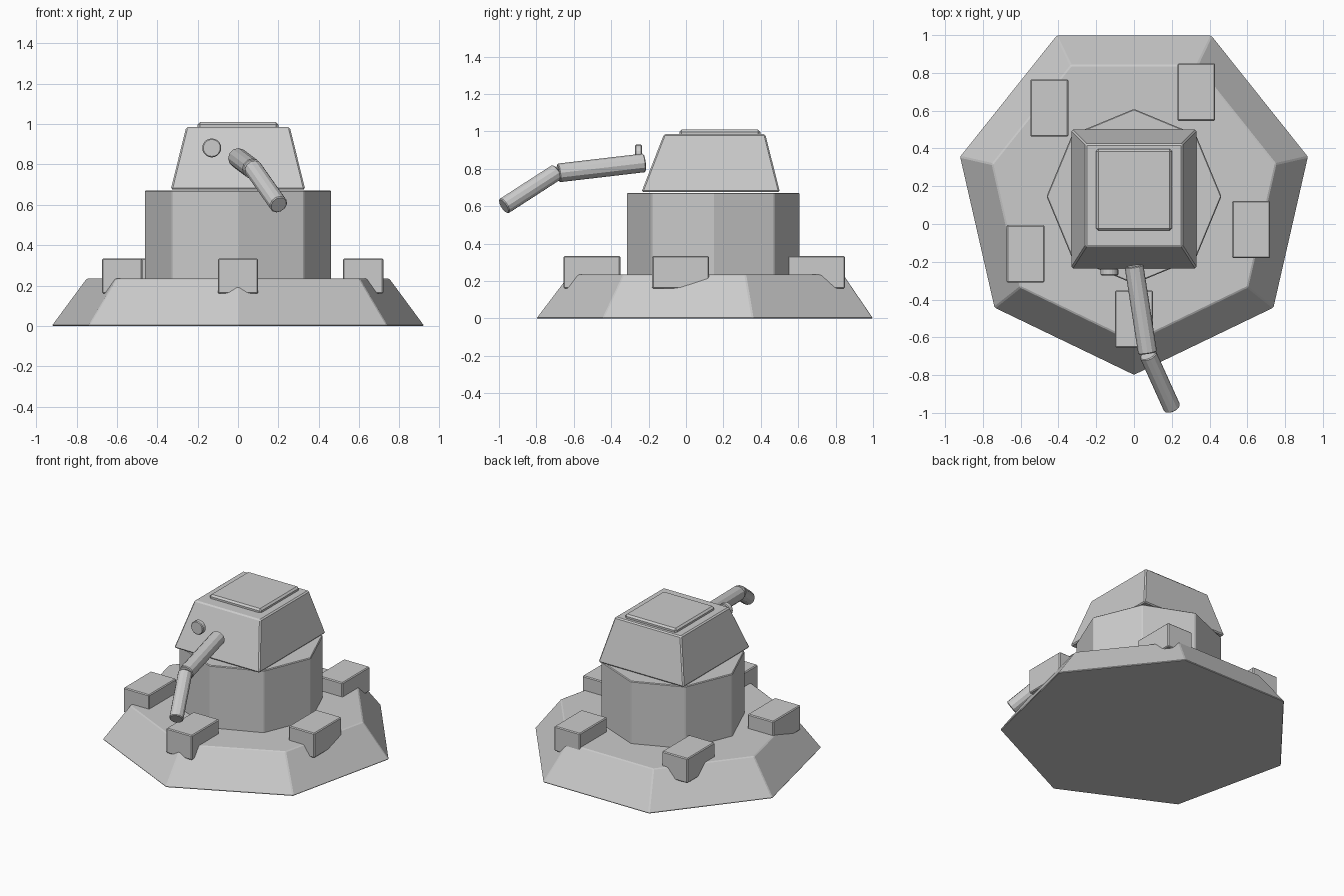
import bpy, bmesh, math
from mathutils import Vector

if "Cube" in bpy.data.objects:
    bpy.data.objects.remove(bpy.data.objects["Cube"])

CY = 0.146  # centre of the base and tower in y


def finish(name, bm, bevel=0.0):
    bmesh.ops.recalc_face_normals(bm, faces=bm.faces)
    me = bpy.data.meshes.new(name)
    bm.to_mesh(me)
    bm.free()
    ob = bpy.data.objects.new(name, me)
    bpy.context.collection.objects.link(ob)
    if bevel:
        m = ob.modifiers.new("bevel", 'BEVEL')
        m.width = bevel
        m.segments = 1
        m.limit_method = 'ANGLE'
        m.angle_limit = math.radians(20)
    return ob


def loft(name, low, high, z0, z1, bevel=0.0):
    """Solid between two matching outlines at two heights."""
    bm = bmesh.new()
    a = [bm.verts.new((x, y, z0)) for x, y in low]
    b = [bm.verts.new((x, y, z1)) for x, y in high]
    n = len(a)
    bm.faces.new(a[::-1])
    bm.faces.new(b)
    for i in range(n):
        j = (i + 1) % n
        bm.faces.new((a[i], a[j], b[j], b[i]))
    return finish(name, bm, bevel)


def ngon(n, r):
    # regular outline with one corner pointing to the front (-y)
    return [(r * math.sin(2 * math.pi * i / n), CY - r * math.cos(2 * math.pi * i / n))
            for i in range(n)]


def rect(x0, x1, y0, y1):
    return [(x0, y0), (x1, y0), (x1, y1), (x0, y1)]


def rod(name, p, q, r, sides=12, bevel=0.005):
    p, q = Vector(p), Vector(q)
    d = q - p
    bm = bmesh.new()
    bmesh.ops.create_cone(bm, cap_ends=True, segments=sides, radius1=r, radius2=r, depth=d.length)
    rot = d.to_track_quat('Z', 'Y').to_matrix()
    for v in bm.verts:
        v.co = rot @ v.co + (p + q) / 2
    ob = finish(name, bm, bevel)
    ob.modifiers["bevel"].angle_limit = math.radians(40)
    return ob


# seven-sided sloping base and eight-sided tower
loft("base", ngon(7, 0.948), ngon(7, 0.77), 0.0, 0.235, 0.006)
loft("tower", ngon(8, 0.463), ngon(8, 0.463), 0.225, 0.672, 0.005)

# tapered turret and roof hatch
loft("turret", rect(-0.333, 0.333, -0.238, 0.502),
     rect(-0.257, 0.257, -0.118, 0.424), 0.676, 0.985, 0.008)
loft("roof_hatch", rect(-0.2, 0.2, -0.035, 0.397),
     rect(-0.2, 0.2, -0.035, 0.397), 0.965, 1.01, 0.012)

# blocks around the base
blocks = [(-0.448, 0.614), (0.33, 0.698), (0.62, -0.029), (-0.574, -0.158), (0.0, -0.503)]
for i, (x, y) in enumerate(blocks):
    r = rect(x - 0.1, x + 0.1, y - 0.152, y + 0.152)
    loft(f"base_block_{i + 1}", r, r, 0.16, 0.334, 0.006)

# bent gun barrel in two lengths
rod("barrel_rear", (0.0, -0.222, 0.832), (0.072, -0.683, 0.778), 0.05)
rod("barrel_front", (0.074, -0.692, 0.782), (0.202, -0.974, 0.6), 0.046)

# round sight on the turret front
rod("sight", (-0.13, -0.235, 0.882), (-0.13, -0.272, 0.882), 0.047, 20)
